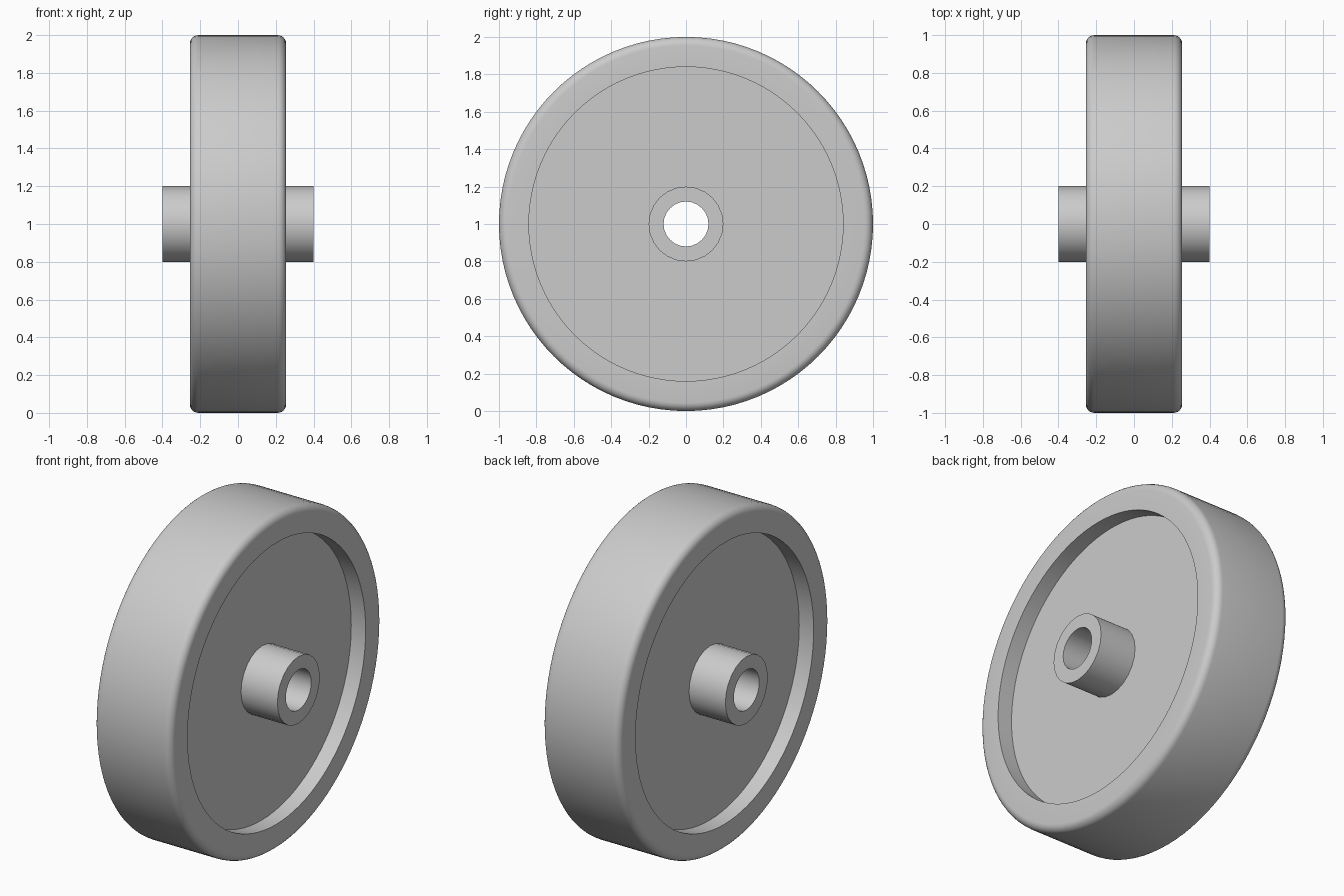
import bpy
import bmesh
from math import pi, sin, cos, radians

cube = bpy.data.objects.get("Cube")
if cube:
    bpy.data.objects.remove(cube)

# Single plain material
grey = bpy.data.materials.new("light_grey")
grey.use_nodes = True
colour = (0.6, 0.6, 0.6, 1)
grey.diffuse_color = colour
grey.node_tree.nodes["Principled BSDF"].inputs["Base Color"].default_value = colour


def lathe(name, half_profile, segments):
    """Revolve a closed (x, radius) loop, mirrored in x, about the axle."""
    profile = half_profile + [(-x, r) for x, r in reversed(half_profile)]
    bm = bmesh.new()
    rings = []
    for i in range(segments):
        a = 2 * pi * i / segments
        rings.append([bm.verts.new((x, r * sin(a), r * cos(a))) for x, r in profile])
    n = len(profile)
    for i in range(segments):
        here, there = rings[i], rings[(i + 1) % segments]
        for j in range(n):
            k = (j + 1) % n
            bm.faces.new((here[j], here[k], there[k], there[j]))
    bmesh.ops.recalc_face_normals(bm, faces=bm.faces)
    mesh = bpy.data.meshes.new(name)
    bm.to_mesh(mesh)
    bm.free()
    mesh.materials.append(grey)
    obj = bpy.data.objects.new(name, mesh)
    obj.location.z = 1
    bpy.context.collection.objects.link(obj)
    bpy.ops.object.select_all(action='DESELECT')
    bpy.context.view_layer.objects.active = obj
    obj.select_set(True)
    bpy.ops.object.shade_smooth_by_angle(angle=radians(35))
    return obj


# Wheel: web, recess wall, flat rim and rounded shoulder up to the tread
HALF_WIDTH, FILLET = 0.255, 0.045
shoulder = [(HALF_WIDTH - FILLET + FILLET * cos(t * pi / 12),
             1 - FILLET + FILLET * sin(t * pi / 12)) for t in range(7)]
lathe("wheel", [(0.16, 0.17), (0.16, 0.84), (HALF_WIDTH, 0.84)] + shoulder, 96)

# Hub: tube with a through bore
lathe("hub", [(0.4, 0.12), (0.4, 0.2)], 24)
